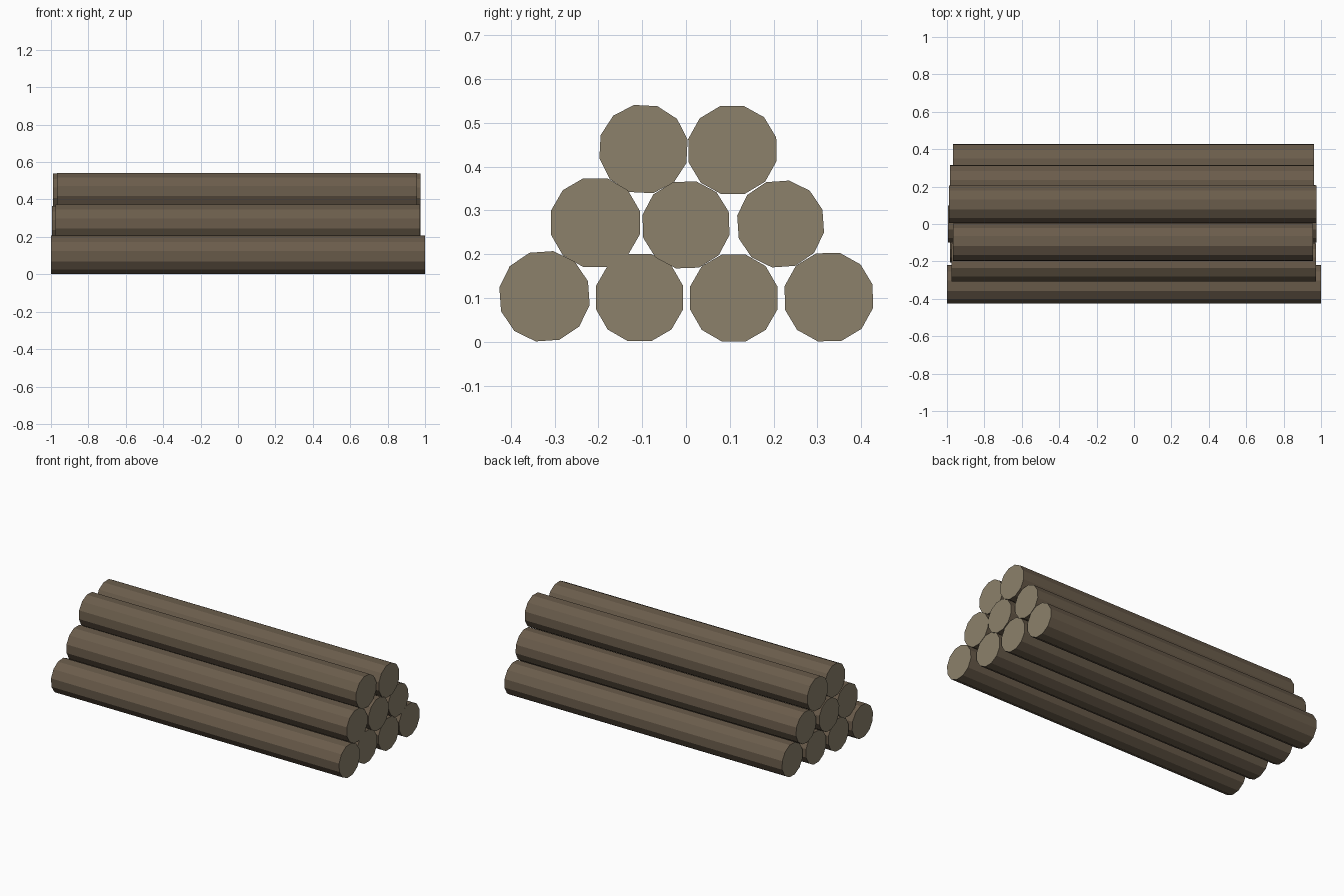
import bpy, bmesh, math

if "Cube" in bpy.data.objects:
    bpy.data.objects.remove(bpy.data.objects["Cube"])

def material(name, rgb):
    m = bpy.data.materials.new(name)
    m.diffuse_color = (*rgb, 1)
    m.use_nodes = True
    m.node_tree.nodes["Principled BSDF"].inputs["Base Color"].default_value = m.diffuse_color
    return m

bark = material("brown bark", (0.145, 0.108, 0.071))
cut_wood = material("pale cut wood", (0.262, 0.220, 0.147))

SIDES = 12

def log(name, y, z, r, x0, x1, tilt):
    """Twelve-sided log along x with a flat facing down, rolled by tilt degrees."""
    bm = bmesh.new()
    rings = []
    for x in (x0, x1):
        ring = []
        for i in range(SIDES):
            a = 2 * math.pi * (i + 0.5) / SIDES + math.radians(tilt)
            ring.append(bm.verts.new((x, y + r * math.cos(a), z + r * math.sin(a))))
        rings.append(ring)
    for i in range(SIDES):
        j = (i + 1) % SIDES
        bm.faces.new((rings[0][i], rings[0][j], rings[1][j], rings[1][i]))
    # sawn ends
    for ring in rings:
        bm.faces.new(ring).material_index = 1
    bmesh.ops.recalc_face_normals(bm, faces=bm.faces)
    me = bpy.data.meshes.new(name)
    bm.to_mesh(me)
    bm.free()
    me.materials.append(bark)
    me.materials.append(cut_wood)
    bpy.context.collection.objects.link(bpy.data.objects.new(name, me))

# y, z, radius, left end, right end, roll
rows = {
    "bottom": [(-.323, .104, .105, -1.0, 1.0, 4),
               (-.106, .101, .103, -.985, .97, 0),
               (.109, .100, .103, -.98, .97, 0),
               (.326, .102, .104, -.967, .962, 1)],
    "middle": [(-.207, .272, .105, -.975, .972, 0),
               (0.0, .267, .102, -.995, .976, 2),
               (.216, .269, .101, -.985, .963, 4)],
    "top": [(-.097, .440, .103, -.967, .958, -3),
            (.106, .438, .104, -.988, .975, 1)],
}
for row, logs in rows.items():
    for n, spec in enumerate(logs, 1):
        log(f"{row}_log_{n}", *spec)
